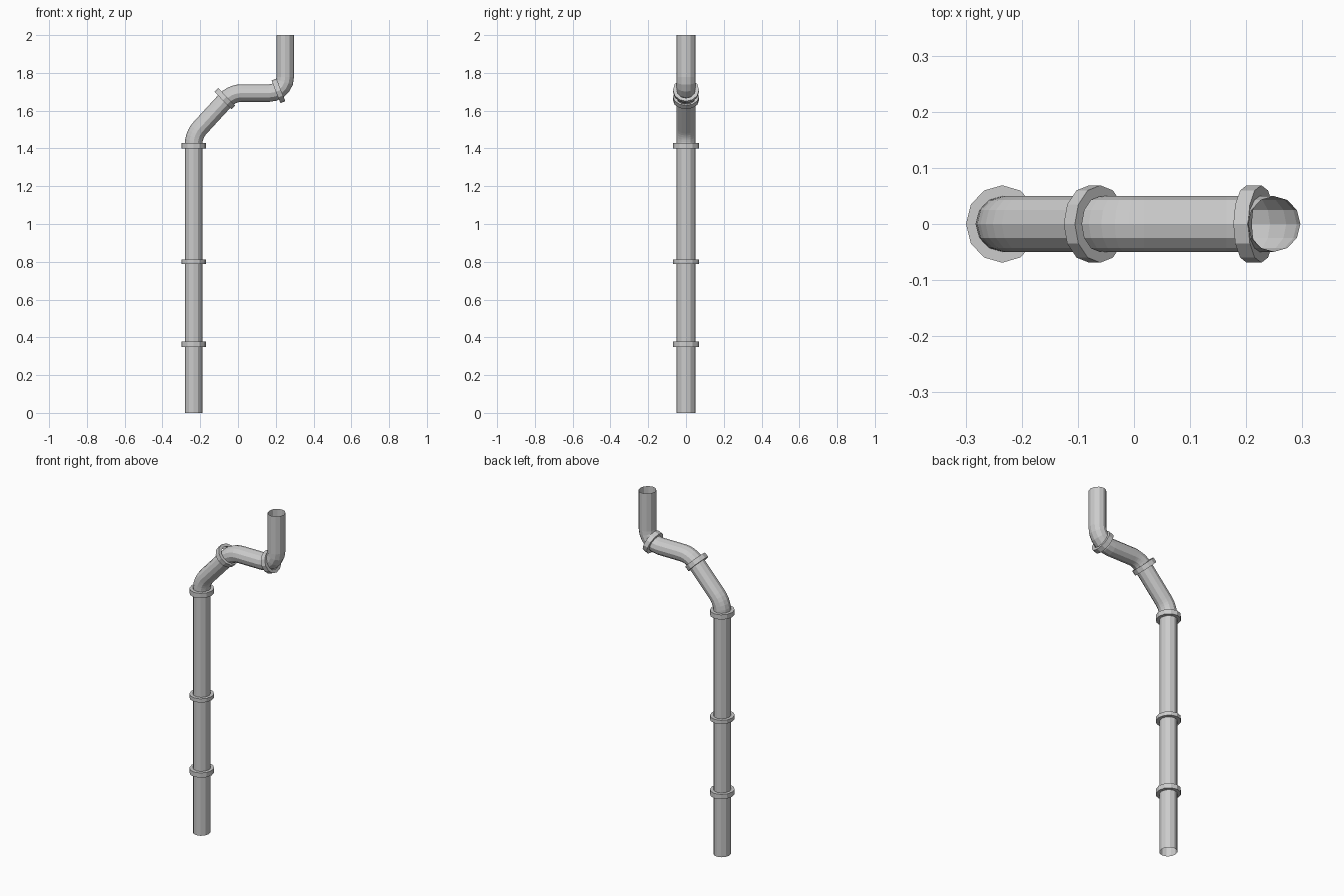
import bpy, bmesh, math
from mathutils import Vector

if "Cube" in bpy.data.objects:
    bpy.data.objects.remove(bpy.data.objects["Cube"])

SIDES = 12
Y = Vector((0, 1, 0))
RX, RY = 0.0465, 0.0495      # pipe half widths
CX, CY = 0.0645, 0.069       # collar half widths


def ring(bm, centre, tangent, rx, ry):
    side = Y.cross(tangent).normalized()
    return [bm.verts.new(centre + side * rx * math.cos(a) + Y * ry * math.sin(a))
            for a in (2 * math.pi * i / SIDES for i in range(SIDES))]


def bridge(bm, a, b):
    for i in range(SIDES):
        j = (i + 1) % SIDES
        bm.faces.new((a[i], a[j], b[j], b[i]))


def finish(bm, name):
    me = bpy.data.meshes.new(name)
    bm.to_mesh(me)
    bm.free()
    ob = bpy.data.objects.new(name, me)
    bpy.context.collection.objects.link(ob)
    return ob


def rounded_path(corners, lengths, steps=5):
    """Corner points with rounded bends, as (point, tangent) pairs."""
    out = [(corners[0], (corners[1] - corners[0]).normalized())]
    for k, d in enumerate(lengths, 1):
        p = corners[k]
        t0 = (p - corners[k - 1]).normalized()
        t1 = (corners[k + 1] - p).normalized()
        angle = t0.angle(t1)
        radius = d / math.tan(angle / 2)
        start = p - t0 * d
        inward = (t1 - t0 * t0.dot(t1)).normalized()
        for s in range(steps + 1):
            a = angle * s / steps
            pos = start + t0 * radius * math.sin(a) + inward * radius * (1 - math.cos(a))
            out.append((pos, t0 * math.cos(a) + inward * math.sin(a)))
    out.append((corners[-1], (corners[-1] - corners[-2]).normalized()))
    return out


# open-ended pipe swept along the bent path
corners = [Vector(c) for c in ((-0.235, 0, 0), (-0.235, 0, 1.472),
                               (-0.032, 0, 1.693), (0.25, 0, 1.693), (0.25, 0, 2))]
bm = bmesh.new()
rings = [ring(bm, p, t, RX, RY) for p, t in rounded_path(corners, (0.05, 0.05, 0.085))]
for a, b in zip(rings, rings[1:]):
    bridge(bm, a, b)
finish(bm, "drain_pipe")

# collars at the joints: x, z, axis, thickness
collars = [(-0.235, 0.363, (0, 0, 1), 0.028),
           (-0.235, 0.80, (0, 0, 1), 0.022),
           (-0.235, 1.415, (0, 0, 1), 0.028),
           (-0.07, 1.664, (0.71, 0, 0.70), 0.028),
           (0.214, 1.705, (0.93, 0, 0.37), 0.028)]
for n, (x, z, axis, thick) in enumerate(collars, 1):
    bm = bmesh.new()
    c, t = Vector((x, 0, z)), Vector(axis).normalized()
    lo, hi = c - t * thick / 2, c + t * thick / 2
    loop = [ring(bm, lo, t, RX, RY), ring(bm, lo, t, CX, CY),
            ring(bm, hi, t, CX, CY), ring(bm, hi, t, RX, RY)]
    for a, b in zip(loop, loop[1:]):
        bridge(bm, a, b)
    bmesh.ops.recalc_face_normals(bm, faces=bm.faces)
    finish(bm, f"pipe_collar_{n}")
